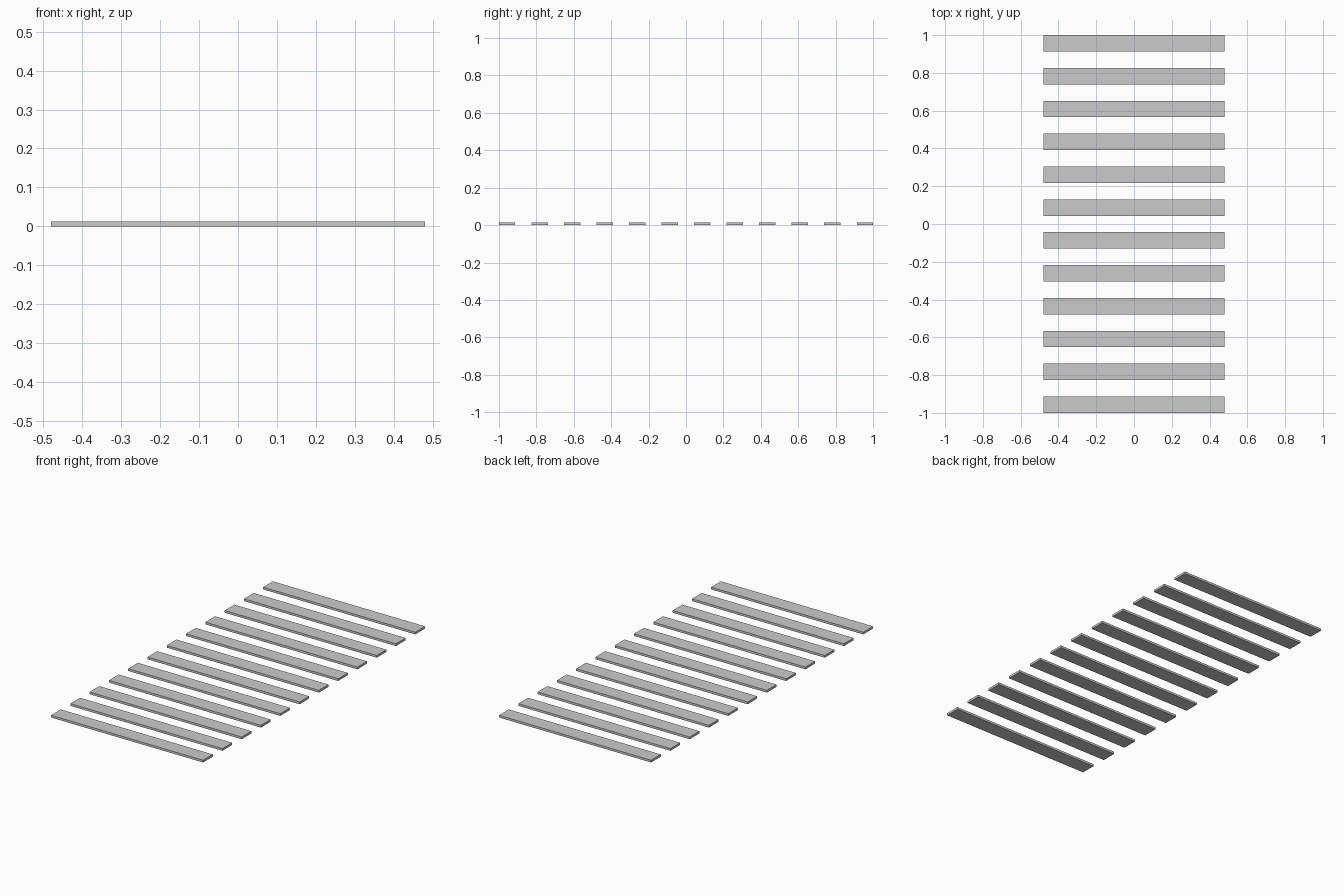
import bpy

if "Cube" in bpy.data.objects:
    bpy.data.objects.remove(bpy.data.objects["Cube"])

COUNT = 12
LENGTH = 0.96
DEPTH = 2 / (2 * COUNT - 1)   # stripes and gaps are equally wide
HEIGHT = 0.013

# Row of flat stripes, evenly spaced along y
for i in range(COUNT):
    y = -1 + DEPTH / 2 + i * 2 * DEPTH
    bpy.ops.mesh.primitive_cube_add(size=1, location=(0, y, HEIGHT / 2))
    stripe = bpy.context.object
    stripe.name = f"stripe_{i + 1:02d}"
    stripe.scale = (LENGTH, DEPTH, HEIGHT)
    bpy.ops.object.transform_apply(location=False, rotation=False, scale=True)
